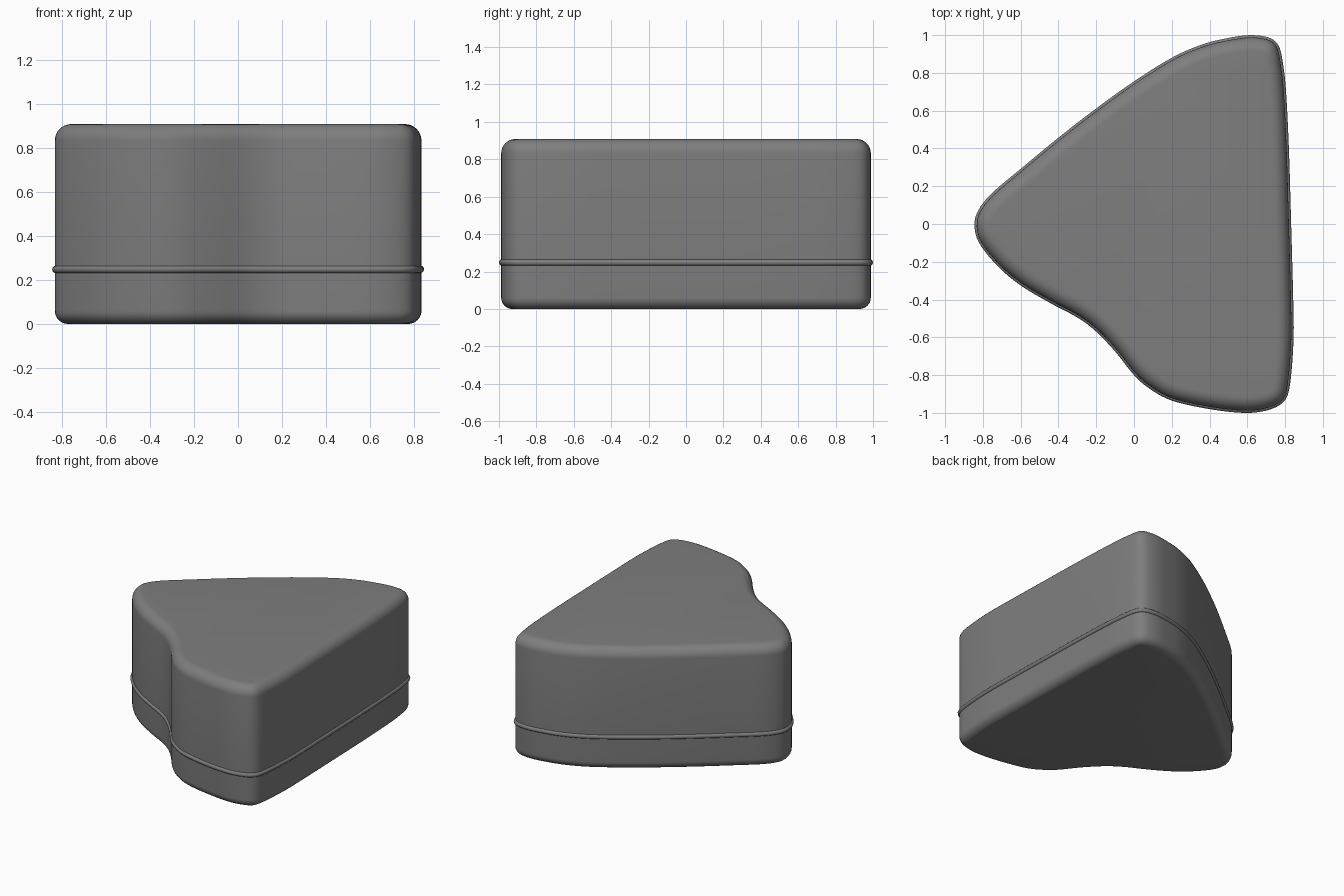
import bpy, bmesh, math
from mathutils import Vector

if "Cube" in bpy.data.objects:
    bpy.data.objects.remove(bpy.data.objects["Cube"])

# Plan outline of the widest line, counter-clockwise seen from above
CONTROL = [(-0.82, -0.1), (-0.72, -0.225), (-0.6, -0.325), (-0.45, -0.415),
           (-0.3, -0.495), (-0.2, -0.57), (-0.1, -0.675), (0, -0.8),
           (0.08, -0.87), (0.2, -0.935), (0.4, -0.98), (0.58, -1.0),
           (0.69, -0.99), (0.77, -0.96), (0.812, -0.91), (0.832, -0.8),
           (0.845, -0.6), (0.843, -0.4), (0.832, 0), (0.82, 0.4),
           (0.805, 0.7), (0.79, 0.84), (0.768, 0.94), (0.72, 0.985),
           (0.62, 1.0), (0.5, 0.985), (0.36, 0.95), (0.2, 0.88), (0, 0.755),
           (-0.2, 0.612), (-0.4, 0.457), (-0.6, 0.292), (-0.75, 0.165),
           (-0.82, 0.08), (-0.845, 0)]
SIDES = 200


def smooth_outline(ctrl, count):
    """Closed Catmull-Rom curve resampled at even spacing."""
    pts = [Vector(p) for p in ctrl]
    n, dense = len(pts), []
    for i in range(n):
        a, b, c, d = (pts[(i + k) % n] for k in (-1, 0, 1, 2))
        for s in range(16):
            t = s / 16
            dense.append(0.5 * (2 * b + (c - a) * t + (2 * a - 5 * b + 4 * c - d) * t ** 2
                                + (3 * b - a - 3 * c + d) * t ** 3))
    dense.append(dense[0].copy())
    lengths = [0.0]
    for p, q in zip(dense, dense[1:]):
        lengths.append(lengths[-1] + (q - p).length)
    out, j = [], 0
    for k in range(count):
        target = lengths[-1] * k / count
        while lengths[j + 1] < target:
            j += 1
        f = (target - lengths[j]) / (lengths[j + 1] - lengths[j])
        out.append(dense[j].lerp(dense[j + 1], f))
    return out


def inward_normals(pts):
    n = len(pts)
    res = []
    for i in range(n):
        t = pts[(i + 1) % n] - pts[i - 1]
        res.append(Vector((-t.y, t.x)).normalized())
    # soften directions so tight corners do not fold over
    for _ in range(4):
        res = [(res[i - 1] + 2 * res[i] + res[(i + 1) % n]).normalized() for i in range(n)]
    return res


OUTLINE = smooth_outline(CONTROL, SIDES)
NORMALS = inward_normals(OUTLINE)


def sweep(name, profile, mat, closed):
    """Stack rings from (inset, z) pairs; close into a tube or cap both ends."""
    bm = bmesh.new()
    rings = [[bm.verts.new((*(p + n * inset), z)) for p, n in zip(OUTLINE, NORMALS)]
             for inset, z in profile]
    pairs = list(zip(rings, rings[1:]))
    if closed:
        pairs.append((rings[-1], rings[0]))
    else:
        bm.faces.new(rings[-1])
        bm.faces.new(rings[0][::-1])
    for lo, hi in pairs:
        for i in range(SIDES):
            j = (i + 1) % SIDES
            bm.faces.new((lo[i], lo[j], hi[j], hi[i]))
    bmesh.ops.recalc_face_normals(bm, faces=bm.faces[:])
    mesh = bpy.data.meshes.new(name)
    bm.to_mesh(mesh)
    bm.free()
    mesh.materials.append(mat)
    obj = bpy.data.objects.new(name, mesh)
    bpy.context.collection.objects.link(obj)
    bpy.context.view_layer.objects.active = obj
    obj.select_set(True)
    bpy.ops.object.shade_smooth_by_angle(angle=math.radians(40))
    obj.select_set(False)
    return obj


grey = bpy.data.materials.new("grey")
grey.diffuse_color = (0.21, 0.21, 0.21, 1)
grey.use_nodes = True
grey.node_tree.nodes["Principled BSDF"].inputs["Base Color"].default_value = grey.diffuse_color

# Body: straight wall with rounded bottom and top edges
WALL, TOP, R_TOP, R_BOT, STEPS = 0.012, 0.908, 0.075, 0.06, 8
profile = []
for k in range(STEPS + 1):
    a = math.pi / 2 * k / STEPS
    profile.append((WALL + R_BOT * (1 - math.sin(a)), R_BOT * (1 - math.cos(a))))
for k in range(STEPS + 1):
    a = math.pi / 2 * k / STEPS
    profile.append((WALL + R_TOP * (1 - math.cos(a)), TOP - R_TOP * (1 - math.sin(a))))
sweep("body", profile, grey, False)

# Thin bead running round the lower wall
BEAD = 0.017
bead = [(BEAD - BEAD * math.cos(2 * math.pi * k / 12),
         0.248 + BEAD * math.sin(2 * math.pi * k / 12)) for k in range(12)]
sweep("seam_bead", bead, grey, True)
